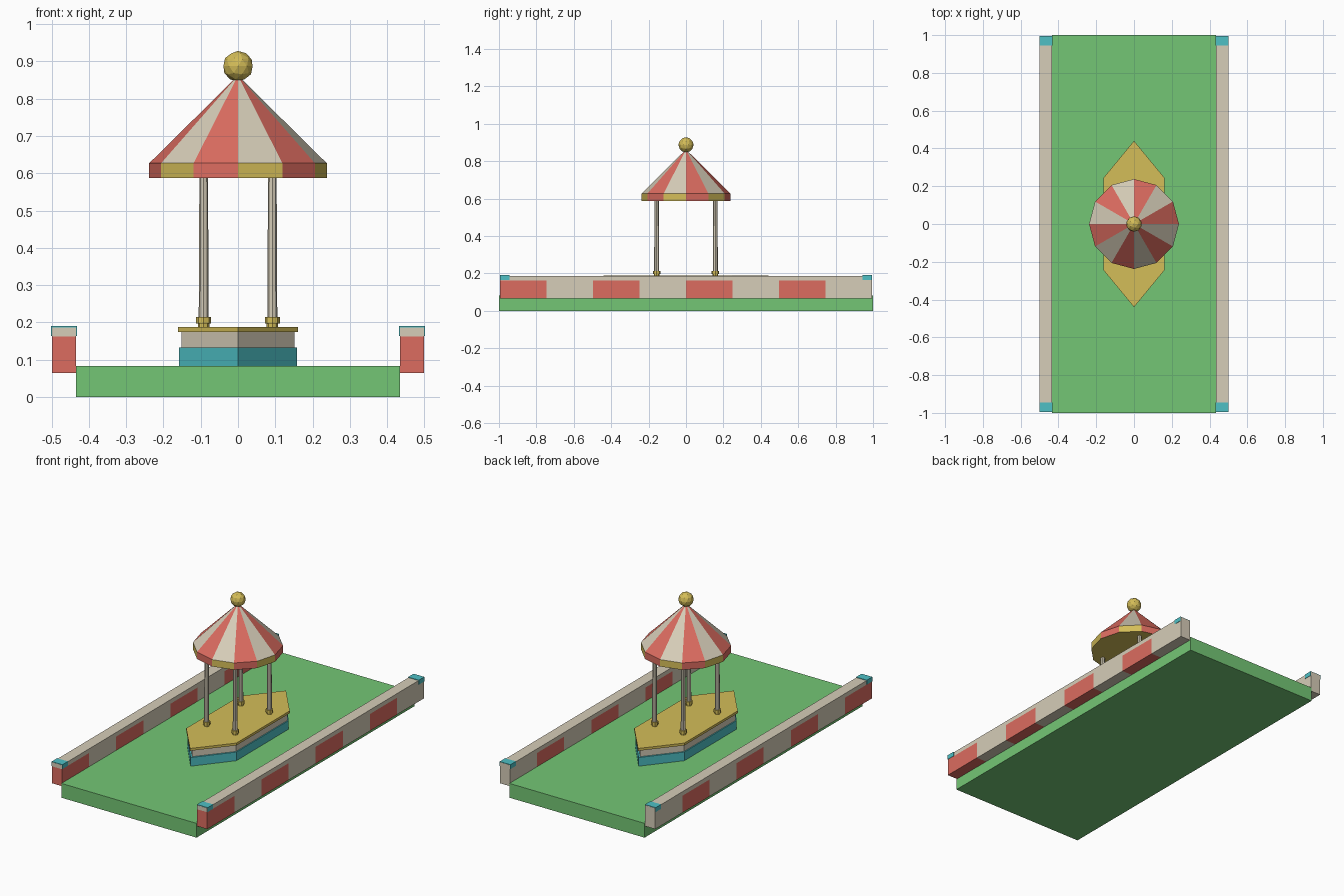
import bpy
import bmesh
from math import cos, sin, pi

default_cube = bpy.data.objects.get("Cube")
if default_cube:
    bpy.data.objects.remove(default_cube, do_unlink=True)


def to_linear(channel):
    value = channel / 255
    return value / 12.92 if value <= 0.04045 else ((value + 0.055) / 1.055) ** 2.4


def make_material(name, *srgb):
    colour = [to_linear(channel) for channel in srgb] + [1]
    material = bpy.data.materials.new(name)
    material.use_nodes = True
    material.diffuse_color = colour
    material.node_tree.nodes["Principled BSDF"].inputs["Base Color"].default_value = colour
    return material


GREEN = make_material("grass green", 116, 198, 117)
RED = make_material("coral red", 220, 108, 96)
CREAM = make_material("cream", 214, 205, 184)
GOLD = make_material("gold", 212, 189, 88)
TEAL = make_material("teal", 78, 192, 197)


def add_object(name, bm, *materials):
    bmesh.ops.recalc_face_normals(bm, faces=bm.faces)
    mesh = bpy.data.meshes.new(name)
    bm.to_mesh(mesh)
    bm.free()
    for material in materials:
        mesh.materials.append(material)
    obj = bpy.data.objects.new(name, mesh)
    bpy.context.collection.objects.link(obj)
    return obj


def add_box(name, low, high, material):
    bm = bmesh.new()
    bmesh.ops.create_cube(bm, size=1)
    for vert in bm.verts:
        vert.co = [a + (c + 0.5) * (b - a) for a, b, c in zip(low, high, vert.co)]
    return add_object(name, bm, material)


def add_prism(name, outline, bottom, top, material):
    bm = bmesh.new()
    base = bm.faces.new([bm.verts.new((x, y, bottom)) for x, y in outline])
    result = bmesh.ops.extrude_face_region(bm, geom=[base], use_keep_orig=True)
    for item in result["geom"]:
        if isinstance(item, bmesh.types.BMVert):
            item.co.z = top
    return add_object(name, bm, material)


def add_cone(name, x, y, bottom, top, radius, top_radius, sides, material):
    bm = bmesh.new()
    bmesh.ops.create_cone(bm, cap_ends=True, segments=sides, radius1=radius,
                          radius2=top_radius, depth=top - bottom)
    bmesh.ops.translate(bm, vec=(x, y, (top + bottom) / 2), verts=bm.verts)
    return add_object(name, bm, material)


# Lawn slab
add_box("lawn", (-0.434, -1, 0), (0.434, 1, 0.083), GREEN)

# Side walls of alternating blocks, each with a coping and two end caps
END = 0.995
STEP = END / 4
for side, inner, outer in (("left", 0.434, 0.499), ("right", -0.499, -0.434)):
    for i in range(8):
        start = -END + i * STEP
        add_box(f"{side}_wall_block_{i + 1}", (inner, start, 0.065),
                (outer, start + STEP, 0.163), CREAM if i % 2 else RED)
    add_box(f"{side}_wall_coping", (inner, -END, 0.163), (outer, END, 0.187), CREAM)
    for end, centre in (("front", -0.969), ("back", 0.969)):
        add_box(f"{side}_{end}_cap", (inner - 0.002, centre - 0.025, 0.164),
                (outer + 0.002, centre + 0.025, 0.19), TEAL)


# Stepped platform with pointed ends
def pointed_outline(width, corner, tip):
    return [(0, -tip), (width, -corner), (width, corner),
            (0, tip), (-width, corner), (-width, -corner)]


add_prism("platform_base", pointed_outline(0.158, 0.24, 0.435), 0.083, 0.133, TEAL)
add_prism("platform_middle", pointed_outline(0.152, 0.235, 0.42), 0.133, 0.174, CREAM)
add_prism("platform_top", pointed_outline(0.161, 0.245, 0.44), 0.174, 0.188, GOLD)

# Four poles with collars
for side, x in (("left", 0.092), ("right", -0.092)):
    for end, y in (("front", -0.157), ("back", 0.157)):
        name = f"{side}_{end}"
        add_cone(f"{name}_pole", x, y, 0.188, 0.6, 0.0135, 0.0115, 8, CREAM)
        add_cone(f"{name}_pole_foot", x, y, 0.188, 0.197, 0.015, 0.015, 8, GOLD)
        add_cone(f"{name}_collar", x, y, 0.197, 0.214, 0.02, 0.02, 8, GOLD)

# Striped tent roof with a valance and a flat underside
SIDES = 12
RADIUS = 0.238
bm = bmesh.new()
apex = bm.verts.new((0, 0, 0.862))
rings = []
for z in (0.587, 0.627):
    rings.append([bm.verts.new((RADIUS * cos(i * 2 * pi / SIDES),
                                RADIUS * sin(i * 2 * pi / SIDES), z))
                  for i in range(SIDES)])
lower, upper = rings
bm.faces.new(lower).material_index = 2
for i in range(SIDES):
    j = (i + 1) % SIDES
    panel = bm.faces.new((upper[i], upper[j], apex))
    panel.material_index = i % 2
    valance = bm.faces.new((lower[i], lower[j], upper[j], upper[i]))
    valance.material_index = 2 * (i % 2)
add_object("roof", bm, RED, CREAM, GOLD)

# Ball finial
bm = bmesh.new()
bmesh.ops.create_icosphere(bm, subdivisions=2, radius=0.041)
bmesh.ops.translate(bm, vec=(0, 0, 0.887), verts=bm.verts)
add_object("finial", bm, GOLD)
